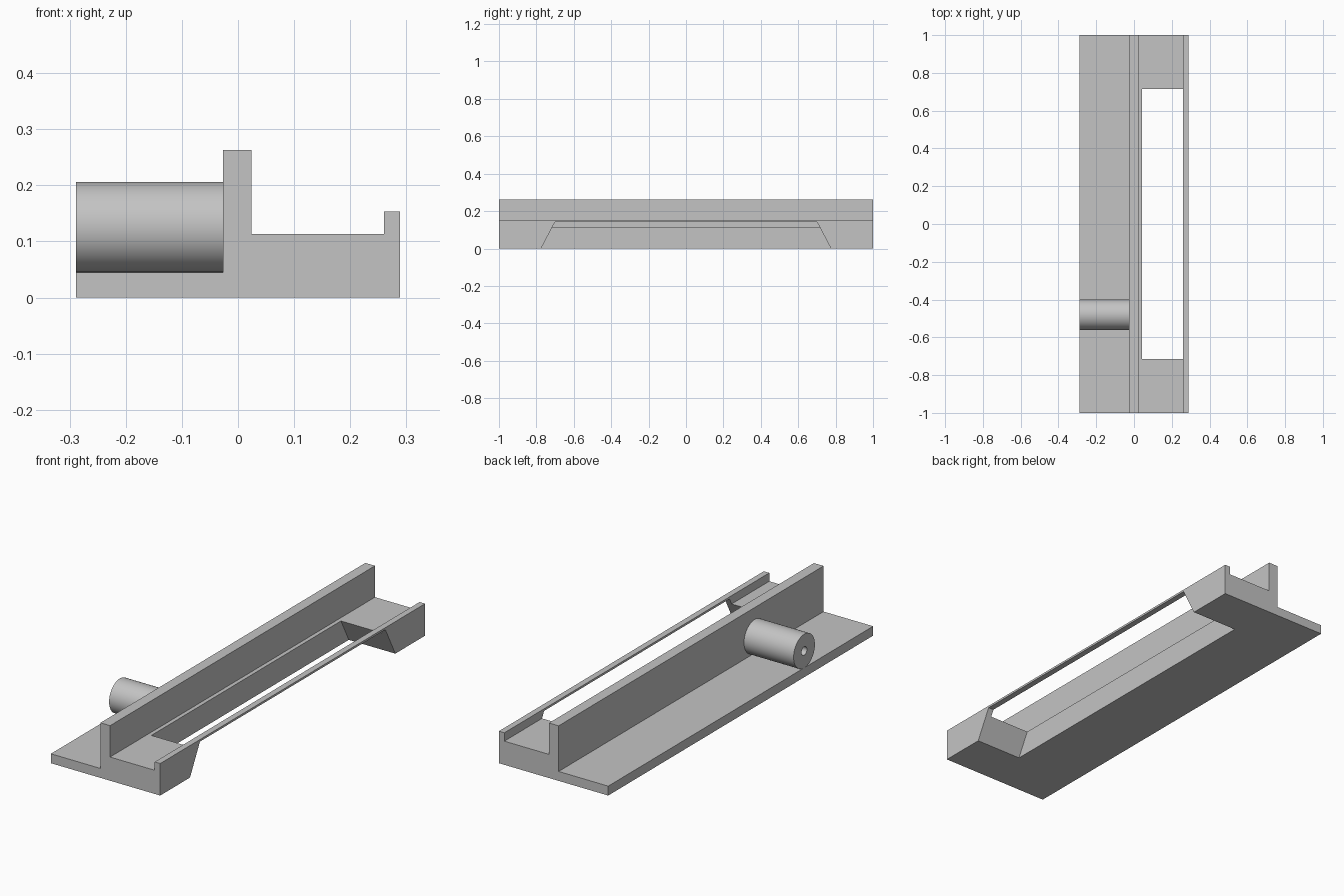
import bpy, bmesh, math
from mathutils import Matrix

cube = bpy.data.objects.get("Cube")
if cube:
    bpy.data.objects.remove(cube, do_unlink=True)

grey = bpy.data.materials.new("plain grey")
grey.use_nodes = True
colour = (0.55, 0.55, 0.55, 1)
grey.diffuse_color = colour
grey.node_tree.nodes["Principled BSDF"].inputs["Base Color"].default_value = colour


def make_object(name, bm):
    bmesh.ops.recalc_face_normals(bm, faces=bm.faces[:])
    mesh = bpy.data.meshes.new(name)
    bm.to_mesh(mesh)
    bm.free()
    mesh.materials.append(grey)
    obj = bpy.data.objects.new(name, mesh)
    bpy.context.collection.objects.link(obj)
    return obj


def extrude(name, points, direction):
    """Prism from a closed outline of 3D points."""
    bm = bmesh.new()
    face = bm.faces.new([bm.verts.new(p) for p in points])
    new = bmesh.ops.extrude_face_region(bm, geom=[face])["geom"]
    verts = [v for v in new if isinstance(v, bmesh.types.BMVert)]
    bmesh.ops.translate(bm, verts=verts, vec=direction)
    return make_object(name, bm)


def cylinder(name, radius, x0, x1, segments):
    """Solid cylinder along x at the peg position."""
    bm = bmesh.new()
    place = Matrix.Translation(((x0 + x1) / 2, -0.48, 0.1255))
    bmesh.ops.create_cone(bm, cap_ends=True, segments=segments, radius1=radius,
                          radius2=radius, depth=x1 - x0,
                          matrix=place @ Matrix.Rotation(math.pi / 2, 4, "Y"))
    return make_object(name, bm)


def cut(obj, cutter):
    mod = obj.modifiers.new("cut", "BOOLEAN")
    mod.operation = "DIFFERENCE"
    mod.solver = "EXACT"
    mod.object = cutter
    cutter.hide_render = True
    cutter.hide_set(True)


# Long rail: flange, tall fence, channel floor and low lip
left, right = -0.289, 0.289
section = [(left, 0), (right, 0), (right, 0.153), (0.26, 0.153), (0.26, 0.113),
           (0.024, 0.113), (0.024, 0.263), (-0.027, 0.263), (-0.027, 0.045), (left, 0.045)]
rail = extrude("rail", [(x, -1, z) for x, z in section], (0, 2, 0))

# Flared opening under the lip
slope = 0.075 / 0.143
low = 0.775 + slope * 0.05
opening = [(-low, -0.05), (low, -0.05), (0.7, 0.143), (-0.7, 0.143)]
cut(rail, extrude("opening_cutter", [(0.043, y, z) for y, z in opening], (0.4, 0, 0)))

# Round peg with a bore in its outer end
peg = cylinder("peg", 0.0805, left, -0.027, 64)
cut(peg, cylinder("bore_cutter", 0.02, left - 0.05, -0.028, 32))
bpy.ops.object.select_all(action="DESELECT")
peg.select_set(True)
bpy.context.view_layer.objects.active = peg
bpy.ops.object.modifier_apply(modifier="cut")
bpy.ops.object.shade_smooth_by_angle(angle=math.radians(30))
